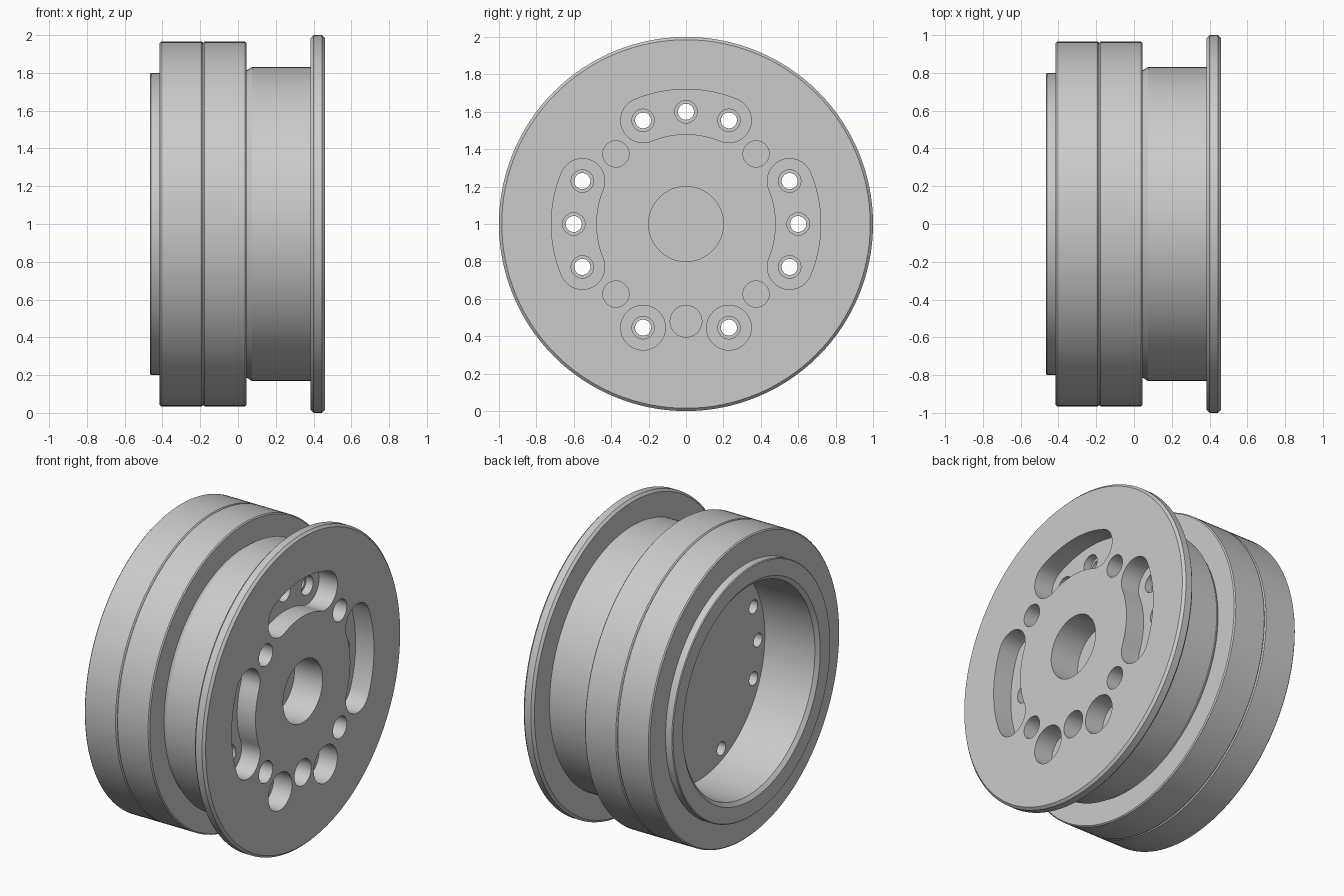
import bpy, bmesh
from math import sin, cos, pi, radians

cube = bpy.data.objects.get("Cube")
if cube:
    bpy.data.objects.remove(cube)

GREY = (0.6, 0.6, 0.6, 1)
metal = bpy.data.materials.new("grey_metal")
metal.use_nodes = True
metal.diffuse_color = GREY
metal.node_tree.nodes["Principled BSDF"].inputs["Base Color"].default_value = GREY
SEGMENTS = 128
AXIS_Z = 1.0


def make_object(name, bm):
    bmesh.ops.recalc_face_normals(bm, faces=bm.faces)
    mesh = bpy.data.meshes.new(name)
    bm.to_mesh(mesh)
    bm.free()
    obj = bpy.data.objects.new(name, mesh)
    obj.location.z = AXIS_Z
    mesh.materials.append(metal)
    bpy.context.collection.objects.link(obj)
    return obj


def activate(obj):
    bpy.ops.object.select_all(action='DESELECT')
    obj.select_set(True)
    bpy.context.view_layer.objects.active = obj


def lathe(name, profile, closed=False):
    """Revolve (x, radius) points about the wheel axis."""
    bm = bmesh.new()
    verts = [bm.verts.new((x, 0, r)) for x, r in profile]
    ends = verts[1:] + verts[:1] if closed else verts[1:]
    edges = [bm.edges.new(pair) for pair in zip(verts, ends)]
    bmesh.ops.spin(bm, geom=verts + edges, cent=(0, 0, 0), axis=(1, 0, 0),
                   angle=2 * pi, steps=SEGMENTS, use_merge=True)
    bmesh.ops.remove_doubles(bm, verts=bm.verts, dist=0.0001)
    if not closed:
        # Close both flat ends with a single face
        bmesh.ops.holes_fill(bm, edges=[e for e in bm.edges if e.is_boundary])
    return make_object(name, bm)


def arc(radius, start, stop, steps, centre=(0, 0)):
    return [(centre[0] + radius * sin(radians(start + (stop - start) * i / steps)),
             centre[1] + radius * cos(radians(start + (stop - start) * i / steps)))
            for i in range(steps + 1)]


def on_circle(radius, angle):
    return radius * sin(radians(angle)), radius * cos(radians(angle))


def round_hole(radius, pitch, angle):
    return arc(radius, 0, 360, 32, on_circle(pitch, angle))[:-1]


def curved_slot(angle, half=22.5, pitch=0.6, width=0.12):
    a, b = angle - half, angle + half
    return (arc(pitch + width, a, b, 20)
            + arc(width, b, b + 180, 16, on_circle(pitch, b))[1:]
            + arc(pitch - width, b, a, 20)[1:]
            + arc(width, a + 180, a + 360, 16, on_circle(pitch, a))[1:-1])


def cut(target, holes):
    """Subtract prisms given as (outline, x start, x end)."""
    bm = bmesh.new()
    for outline, x0, x1 in holes:
        base = bm.faces.new([bm.verts.new((x0, y, z)) for y, z in outline])
        grown = bmesh.ops.extrude_face_region(bm, geom=[base], use_keep_orig=True)
        moved = [v for v in grown["geom"] if isinstance(v, bmesh.types.BMVert)]
        bmesh.ops.translate(bm, verts=moved, vec=(x1 - x0, 0, 0))
    cutter = make_object("hole_cutter", bm)
    cutter.hide_render = True
    mod = target.modifiers.new("holes", 'BOOLEAN')
    mod.operation = 'DIFFERENCE'
    mod.solver = 'EXACT'
    mod.object = cutter
    activate(target)
    bpy.ops.object.modifier_apply(modifier=mod.name)
    bpy.data.objects.remove(cutter)


# Hub: recessed floor, lip, barrel and rim flange in one turned piece
FACE, FLOOR, POCKET = 0.46, -0.09, 0.33
hub = lathe("wheel_hub", [
    (FLOOR, 0.67), (-0.445, 0.67), (-0.465, 0.695), (-0.465, 0.795), (-0.46, 0.8),
    (-0.40, 0.8), (0.04, 0.81), (0.075, 0.832), (0.385, 0.832),
    (0.385, 0.985), (0.40, 1.0), (0.445, 1.0), (FACE, 0.985)])

# Slots, blind holes and centre bore in the flange face
FRONT = FACE + 0.05
pockets = [(curved_slot(a), POCKET, FRONT) for a in (-90, 0, 90)]
pockets += [(round_hole(0.12, 0.6, a), POCKET, FRONT) for a in (157.5, 202.5)]
pockets += [(round_hole(0.07, 0.53, a), 0.2, FRONT) for a in (45, 135, 225, 315)]
pockets.append((round_hole(0.085, 0.52, 180), 0.2, FRONT))
pockets.append((arc(0.2, 0, 360, 64)[:-1], 0.26, FRONT))
cut(hub, pockets)

# Bolt holes: stepped seat, then a through hole
bolt_angles = [a + d for a in (-90, 0, 90) for d in (-22.5, 0, 22.5)] + [157.5, 202.5]
cut(hub, [(round_hole(0.06, 0.6, a), 0.28, POCKET + 0.05) for a in bolt_angles])
cut(hub, [(round_hole(0.043, 0.6, a), FLOOR - 0.05, 0.3) for a in bolt_angles])

# Two tread rings side by side with a fine seam between them
parts = [hub]
BEVEL = 0.007
for name, x0, x1 in (("outer_tread_ring", -0.415, -0.185), ("inner_tread_ring", -0.185, 0.045)):
    parts.append(lathe(name, [
        (x0, 0.78), (x0, 0.965 - BEVEL), (x0 + BEVEL, 0.965),
        (x1 - BEVEL, 0.965), (x1, 0.965 - BEVEL), (x1, 0.78)], closed=True))

for part in parts:
    activate(part)
    bpy.ops.object.shade_smooth_by_angle(angle=radians(25))
